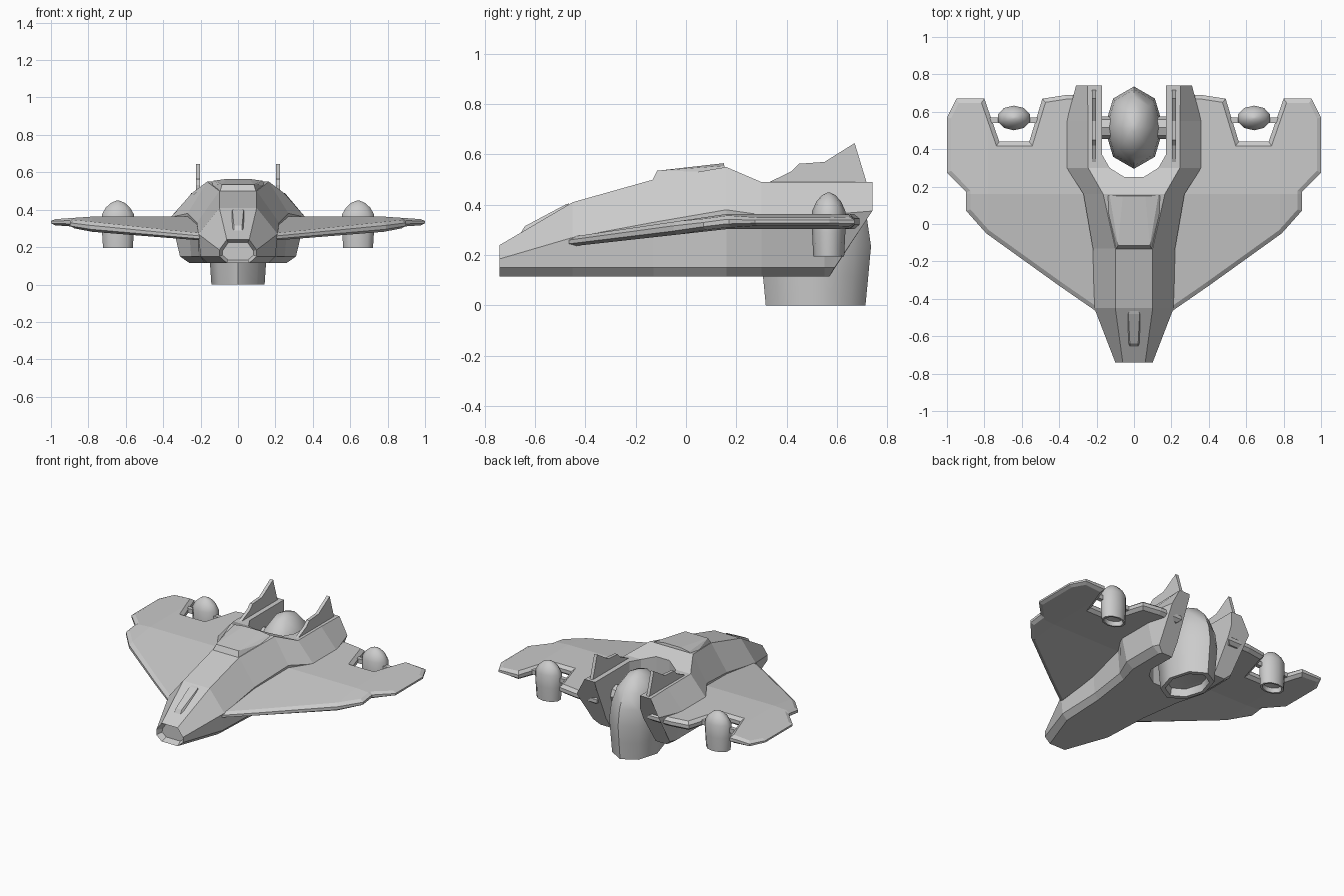
import bpy, bmesh, math
from mathutils import Vector

if "Cube" in bpy.data.objects:
    bpy.data.objects.remove(bpy.data.objects["Cube"])


def finish(bm, name, mirror=False, smooth=None):
    bmesh.ops.recalc_face_normals(bm, faces=bm.faces[:])
    me = bpy.data.meshes.new(name)
    bm.to_mesh(me)
    bm.free()
    ob = bpy.data.objects.new(name, me)
    bpy.context.collection.objects.link(ob)
    bpy.ops.object.select_all(action='DESELECT')
    ob.select_set(True)
    bpy.context.view_layer.objects.active = ob
    if smooth:
        bpy.ops.object.shade_smooth_by_angle(angle=math.radians(smooth))
    if mirror:
        ob.modifiers.new("mirror", 'MIRROR').use_mirror_merge = False
    return ob


def loft(bm, rings):
    """Skin closed rings of equal length and cap both ends."""
    vr = [[bm.verts.new(p) for p in r] for r in rings]
    n = len(vr[0])
    for a, b in zip(vr, vr[1:]):
        for i in range(n):
            bm.faces.new((a[i], a[(i + 1) % n], b[(i + 1) % n], b[i]))
    return bm.faces.new(vr[0]), bm.faces.new(vr[-1])


def prism(name, pts, offset, mirror=False):
    bm = bmesh.new()
    loft(bm, [pts, [Vector(p) + Vector(offset) for p in pts]])
    return finish(bm, name, mirror)


def hull(name, pts):
    bm = bmesh.new()
    for x, y, z in pts:
        bm.verts.new((x, y, z))
        bm.verts.new((-x, y, z))
    bmesh.ops.convex_hull(bm, input=bm.verts[:])
    return finish(bm, name)


def pod(name, center, rx, ry, profile, n, mirror=False, smooth=50):
    """Engine pod: elliptical rings from (radius factor, z)."""
    bm = bmesh.new()
    cx, cy = center
    loft(bm, [[(cx + rx * r * math.sin(math.tau * i / n),
                cy + ry * r * math.cos(math.tau * i / n), z) for i in range(n)]
              for r, z in profile])
    return finish(bm, name, mirror, smooth)


# Fuselage: half sections (x, z), bottom to top
sections = [
    (-.74, [(.06, .115), (.10, .15), (.10, .185), (.06, .24)]),
    (-.45, [(.165, .115), (.20, .15), (.212, .27), (.10, .41)]),
    (-.13, [(.18, .115), (.21, .15), (.22, .33), (.10, .50)]),
    (.16, [(.22, .115), (.25, .15), (.27, .38), (.165, .55)]),
    (.30, [(.26, .115), (.31, .15), (.36, .36), (.245, .49)]),
    (.55, [(.26, .115), (.31, .15), (.36, .36), (.245, .49)]),
]
halves = [[(x, y, z) for x, z in s] for y, s in sections]
halves.append([(.25, .57, .115), (.29, .59, .15), (.31, .74, .375), (.25, .74, .49)])
bm = bmesh.new()
nose, _ = loft(bm, [h + [(-x, y, z) for x, y, z in reversed(h)] for h in halves])
bmesh.ops.recalc_face_normals(bm, faces=bm.faces[:])
bmesh.ops.inset_region(bm, faces=[nose], thickness=.018)
bmesh.ops.translate(bm, verts=nose.verts[:], vec=(0, .04, 0))
fuselage = finish(bm, "fuselage")

# Engine bay cut between the tail booms
bay = [(.17, .9), (.17, .37), (.13, .30), (.05, .25)]
cutter = prism("bay_cutter", [(x, y, -.2) for x, y in bay] +
               [(-x, y, -.2) for x, y in reversed(bay)], (0, 0, 1.2))
cutter.hide_render = True
mod = fuselage.modifiers.new("bay", 'BOOLEAN')
mod.operation, mod.solver, mod.object = 'DIFFERENCE', 'EXACT', cutter
bpy.context.view_layer.objects.active = fuselage
bpy.ops.object.modifier_apply(modifier="bay")
bpy.data.objects.remove(cutter)

# Raised canopy and nose ridge
hull("canopy", [(.10, -.14, .485), (.085, -.115, .535), (.165, .155, .53),
                (.13, .152, .555), (.06, .15, .565)])
hull("nose_ridge", [(.035, -.64, .28), (.022, -.655, .29), (.022, -.64, .315),
                    (.035, -.48, .375), (.022, -.465, .405), (.03, -.63, .305),
                    (.03, -.48, .40)])

# Wings: flat outline, thickened, bevelled, then shaped by height
outline = [(.19, -.475), (.212, -.46), (.40, -.33), (.79, -.05), (.897, .07),
           (.897, .17), (1, .275), (1, .57), (.95, .67), (.80, .67), (.72, .44),
           (.56, .44), (.49, .67), (.36, .69), (.19, .69)]
bm = bmesh.new()
low, high = loft(bm, [[(x, y, z) for x, y in outline] for z in (-.4, .4)])
bmesh.ops.recalc_face_normals(bm, faces=bm.faces[:])
for f, z in ((low, -1), (high, 1)):
    bmesh.ops.inset_region(bm, faces=[f], thickness=.022, use_even_offset=True)
    for v in f.verts:
        v.co.z = z
for co, no in (((0, .16, 0), (0, 1, 0)), ((.78, 0, 0), (1, 0, 0))):
    bmesh.ops.bisect_plane(bm, geom=bm.verts[:] + bm.edges[:] + bm.faces[:],
                           dist=1e-5, plane_co=co, plane_no=no)
for v in bm.verts:
    k = min(1, max(0, (v.co.y + .46) / .62))
    taper = 1 - .5 * max(0, (v.co.x - .78) / .22)
    v.co.z = .253 + .08 * k + v.co.z * (.019 + .011 * k) * taper
finish(bm, "wing", mirror=True)

# Tail fins
fin = [(.31, .48), (.42, .533), (.45, .563), (.55, .57), (.67, .645), (.72, .48)]
prism("tail_fin", [(.203, y, z) for y, z in fin], (.022, 0, 0), True)

# Main engine with recessed nozzle, and its mounts
pod("main_engine", (0, .515), .158, .22,
    [(.4, .06), (.70, .05), (.74, 0), (.9, 0), (.95, .115), (1, .235), (.93, .34),
     (.74, .44), (.42, .51), (.1, .535)], 8)
prism("engine_mount", [(.12, .515 + .06 * math.cos(a * math.tau / 8),
                        .33 + .06 * math.sin(a * math.tau / 8)) for a in range(8)],
      (.07, 0, 0), True)

# Wing engines and struts
pod("wing_engine", (.642, .567), .09, .066,
    [(.4, .23), (.70, .225), (.76, .195), (.93, .195), (1, .29), (1, .375),
     (.75, .412), (.42, .437), (.1, .448)], 10, True)
prism("wing_strut", [(.505, y, z) for y, z in
                     ((.54, .32), (.57, .32), (.57, .35), (.54, .35))], (.27, 0, 0), True)
